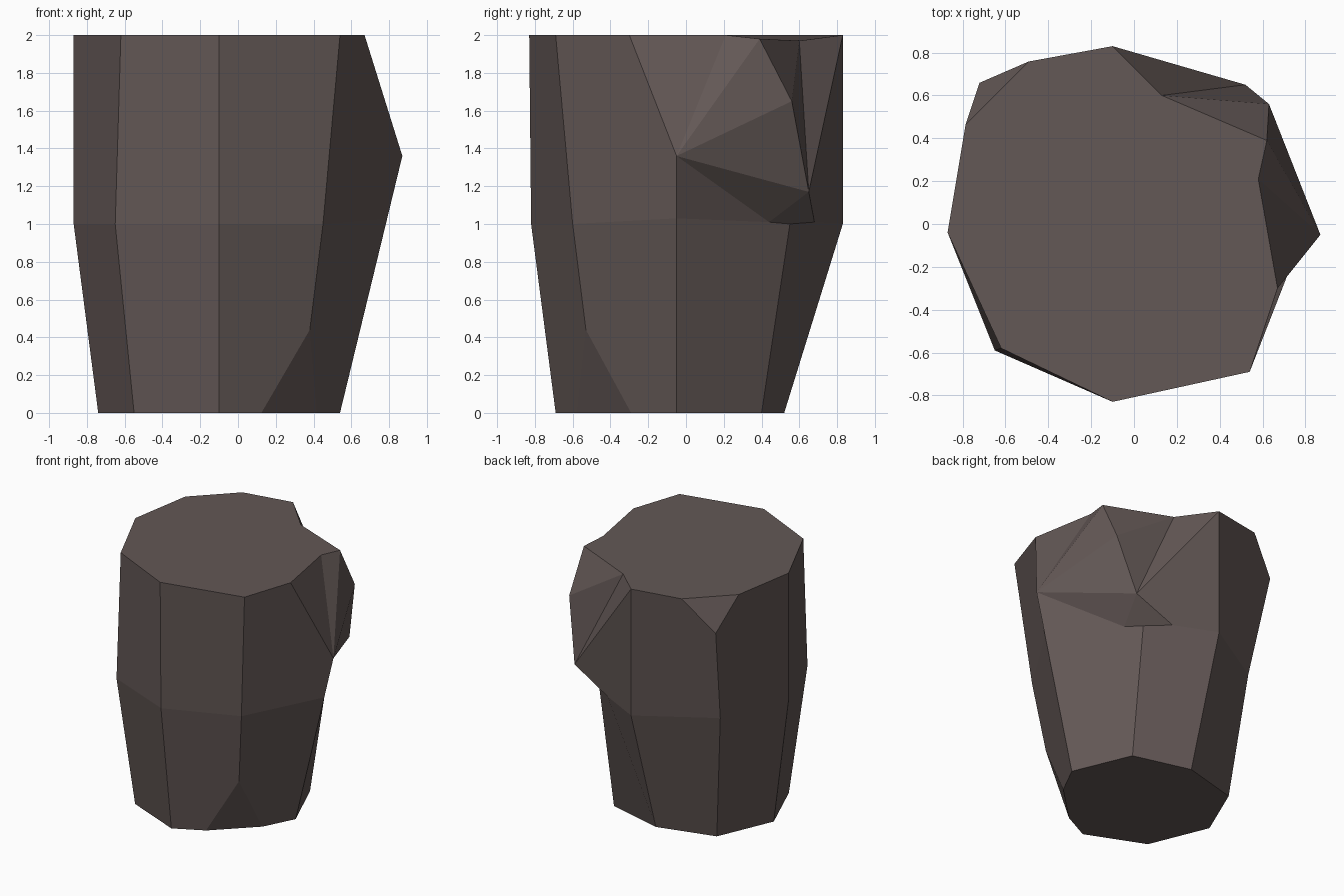
import bpy, bmesh
from mathutils import Vector

default = bpy.data.objects.get("Cube")
if default:
    bpy.data.objects.remove(default, do_unlink=True)

stone = bpy.data.materials.new("dark_brown_stone")
stone.use_nodes = True
colour = (0.125, 0.097, 0.092, 1)
stone.diffuse_color = colour
shader = next(n for n in stone.node_tree.nodes if n.type == "BSDF_PRINCIPLED")
shader.inputs["Base Color"].default_value = colour
shader.inputs["Roughness"].default_value = 0.9

bm = bmesh.new()
points = {}


def point(name, x, y, z):
    points[name] = bm.verts.new((x, y, z))


def faces(*outlines):
    for outline in outlines:
        bm.faces.new([points[name] for name in outline.split()])


# Eight-sided column: plan position of each corner at the base and the waist
base = dict(west=(-.74, -.04), southwest=(-.55, -.5), south=(-.1, -.69),
            southeast=(.325, -.475), east=(.54, -.05), northeast=(.35, .4),
            north=(-.1, .52), northwest=(-.55, .4))
waist = dict(west=(-.87, -.04), southwest=(-.65, -.59), south=(-.1, -.82),
             southeast=(.45, -.6), east=(.79, -.05), northeast=(.375, .55),
             north=(-.1, .83), northwest=(-.65, .5))
# The rim keeps only the unbroken corners
rim = dict(north=(-.1, .83), northwest=(-.745, .712), west=(-.87, -.04),
           southwest=(-.62, -.58), south=(-.1, -.83), southeast=(.54, -.69))

for level, ring, z in (("base", base, 0), ("waist", waist, 1), ("rim", rim, 2)):
    for name, (x, y) in ring.items():
        point(f"{level}_{name}", x, y, z)
points["waist_east"].co.z = 1.03

# Broken east corner, with a jutting tip and an overhanging ledge
point("tip", .87, -.05, 1.36)
point("dent_south", .67, -.3, 2)
point("dent_north", .58, .21, 2)
point("notch_east", .62, .39, 1.98)
point("notch_inner", .13, .6, 1.97)
point("brow", .63, .56, 1.65)
point("ledge", .52, .65, 1.17)
point("ledge_east", .46, .44, 1.01)
point("ledge_north", .21, .68, 1.01)

# Lower walls, leaving the two that meet the ledge
corners = list(base)
for a, b in zip(corners, corners[1:] + corners[:1]):
    if "northeast" not in (a, b):
        faces(f"base_{a} base_{b} waist_{b} waist_{a}")
faces("base_east base_northeast waist_northeast ledge_east waist_east",
      "base_northeast base_north waist_north ledge_north waist_northeast")

# Upper walls on the unbroken side
whole = list(rim)
for a, b in zip(whole, whole[1:]):
    faces(f"waist_{a} waist_{b} rim_{b} rim_{a}")

# Upper walls of the broken side
faces("waist_southeast waist_east tip dent_south rim_southeast",
      "tip dent_north dent_south",
      "waist_east ledge_east tip",
      "tip ledge_east ledge",
      "tip ledge brow",
      "tip brow notch_east",
      "tip notch_east dent_north",
      "notch_east brow notch_inner",
      "notch_inner brow ledge",
      "notch_inner ledge rim_north",
      "rim_north ledge ledge_north waist_north",
      "ledge_east waist_northeast ledge_north ledge")

# End caps
faces(" ".join(f"base_{name}" for name in corners),
      " ".join(f"rim_{name}" for name in whole)
      + " dent_south dent_north notch_east notch_inner")
bmesh.ops.recalc_face_normals(bm, faces=bm.faces[:])


def chip(a, b, c):
    """Slice off the corner beyond the plane through three points."""
    a, b, c = Vector(a), Vector(b), Vector(c)
    normal = (b - a).cross(c - a).normalized()
    if normal.dot(a - Vector((0, 0, 1))) < 0:
        normal.negate()
    cut = bmesh.ops.bisect_plane(bm, geom=bm.verts[:] + bm.edges[:] + bm.faces[:],
                                 plane_co=a, plane_no=normal, clear_outer=True)
    edges = [e for e in cut["geom_cut"] if isinstance(e, bmesh.types.BMEdge)]
    bmesh.ops.edgeloop_fill(bm, edges=edges)


# Chipped rim corner and chipped foot corner
chip((-.49, .76, 2), (-.78, .47, 2), (-.72, .66, 1.75))
chip((.1, -.6, 0), (.46, -.25, 0), (.38, -.53, .44))

bmesh.ops.recalc_face_normals(bm, faces=bm.faces[:])
mesh = bpy.data.meshes.new("rock_column")
bm.to_mesh(mesh)
bm.free()
mesh.materials.append(stone)
column = bpy.data.objects.new("rock_column", mesh)
bpy.context.collection.objects.link(column)
